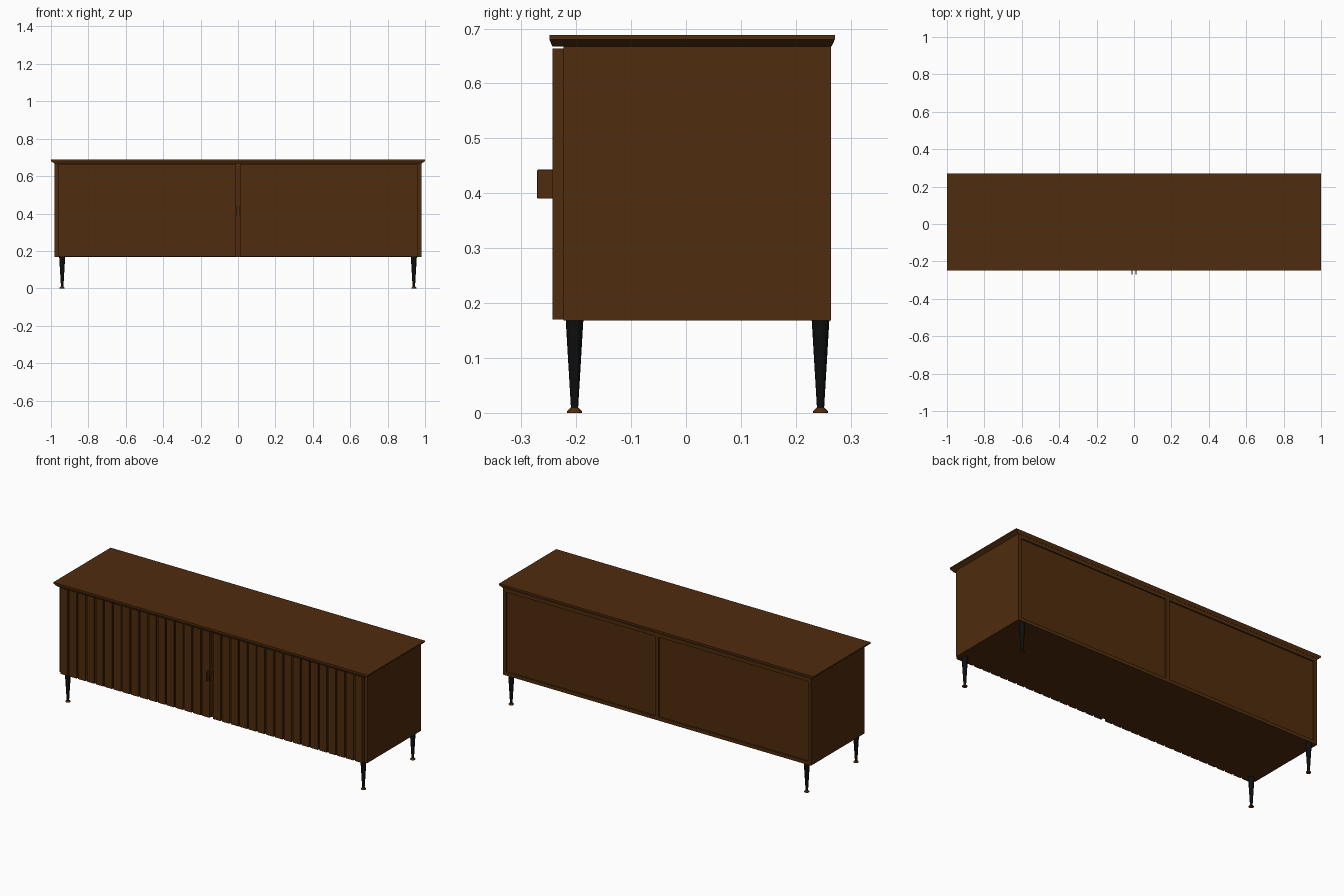
import bpy, bmesh, math

if "Cube" in bpy.data.objects:
    bpy.data.objects.remove(bpy.data.objects["Cube"])


def material(name, rgb):
    m = bpy.data.materials.new(name)
    m.diffuse_color = (*rgb, 1.0)
    m.use_nodes = True
    m.node_tree.nodes["Principled BSDF"].inputs["Base Color"].default_value = m.diffuse_color
    return m


WALNUT = material("walnut_brown", (0.078, 0.025, 0.004))
BLACK = material("black_metal", (0.004, 0.0045, 0.0045))


def add_object(name, bm, mat):
    bmesh.ops.recalc_face_normals(bm, faces=bm.faces)
    mesh = bpy.data.meshes.new(name)
    bm.to_mesh(mesh)
    bm.free()
    mesh.materials.append(mat)
    ob = bpy.data.objects.new(name, mesh)
    bpy.context.collection.objects.link(ob)
    return ob


def add_box(bm, x, y, z):
    """Add a box given (min, max) along each axis."""
    verts = bmesh.ops.create_cube(bm, size=1)["verts"]
    for v in verts:
        v.co = [r[0] if c < 0 else r[1] for c, r in zip(v.co, (x, y, z))]
    return verts


def box(name, x, y, z, mat=WALNUT):
    bm = bmesh.new()
    add_box(bm, x, y, z)
    return add_object(name, bm, mat)


def lathe(name, profile, loc, mat, sides=24):
    """Closed solid of revolution from (radius, z) points."""
    bm = bmesh.new()
    rings = [[bm.verts.new((r * math.cos(math.tau * i / sides),
                            r * math.sin(math.tau * i / sides), z))
              for i in range(sides)] for r, z in profile]
    for a, b in zip(rings, rings[1:]):
        for i in range(sides):
            j = (i + 1) % sides
            bm.faces.new((a[i], a[j], b[j], b[i]))
    bm.faces.new(rings[0])
    bm.faces.new(rings[-1])
    ob = add_object(name, bm, mat)
    ob.location = loc
    for p in ob.data.polygons:
        p.use_smooth = len(p.vertices) == 4
    return ob


T = 0.02                       # panel thickness
Z0, Z1 = 0.168, 0.667          # carcass height
YF, YB = -0.223, 0.264         # carcass depth
XS = 0.98                      # carcass half width

# Table top with an undercut bevel along its lower edge
bm = bmesh.new()
add_box(bm, (-1, 1), (-0.249, 0.271), (0.680, 0.688))
for v in add_box(bm, (-1, 1), (-0.249, 0.271), (Z1, 0.680)):
    if v.co.z < 0.67:
        v.co.x *= XS
        v.co.y = -0.243 if v.co.y < 0 else 0.265
bmesh.ops.remove_doubles(bm, verts=bm.verts, dist=1e-5)
# Drop the hidden faces between the two layers
inner = [f for f in bm.faces if all(abs(v.co.z - 0.680) < 1e-4 for v in f.verts)]
bmesh.ops.delete(bm, geom=inner, context="FACES_ONLY")
add_object("table_top", bm, WALNUT)

# Carcass panels
box("bottom_panel", (-XS + T, XS - T), (YF, YB), (Z0, Z0 + T))
box("upper_panel", (-XS + T, XS - T), (YF, YB), (Z1 - T, Z1))
box("centre_divider", (-T / 2, T / 2), (YF, YB), (Z0 + T, Z1 - T))

# Mirrored parts
for side, s in (("left", -1), ("right", 1)):
    def span(a, b):
        return tuple(sorted((s * a, s * b)))

    box(side + "_side_panel", span(XS - T, XS), (YF, YB), (Z0, Z1))
    box(side + "_back_panel", span(T / 2, XS - T),
        (YB - 0.018, YB - 0.008), (Z0 + T, Z1 - T))

    # Door: backing board with seventeen raised slats
    x_in, x_out, slats, groove = 0.012, 0.960, 17, 0.010
    dz = (0.170, 0.664)
    box(side + "_door_board", span(x_in, x_out), (-0.235, YF), dz)
    pitch = (x_out - x_in + groove) / slats
    bm = bmesh.new()
    for i in range(slats):
        x = x_in + i * pitch
        add_box(bm, span(x, x + pitch - groove), (-0.243, -0.235), dz)
    add_object(side + "_door_slats", bm, WALNUT)

    # Thin pull plate with softened corners
    pull = box(side + "_door_pull", span(0.008, 0.0145), (-0.271, -0.240), (0.390, 0.443))
    bev = pull.modifiers.new("soft_edges", "BEVEL")
    bev.width, bev.segments = 0.002, 2

    # Tapered legs on small flared feet
    for end, y in (("front", -0.203), ("back", 0.245)):
        loc = (s * 0.94, y, 0)
        lathe(f"{end}_{side}_leg", [(0.0065, 0.008), (0.016, Z0)], loc, BLACK)
        lathe(f"{end}_{side}_foot",
              [(0.0135, 0), (0.0135, 0.003), (0.007, 0.0095)], loc, WALNUT)
